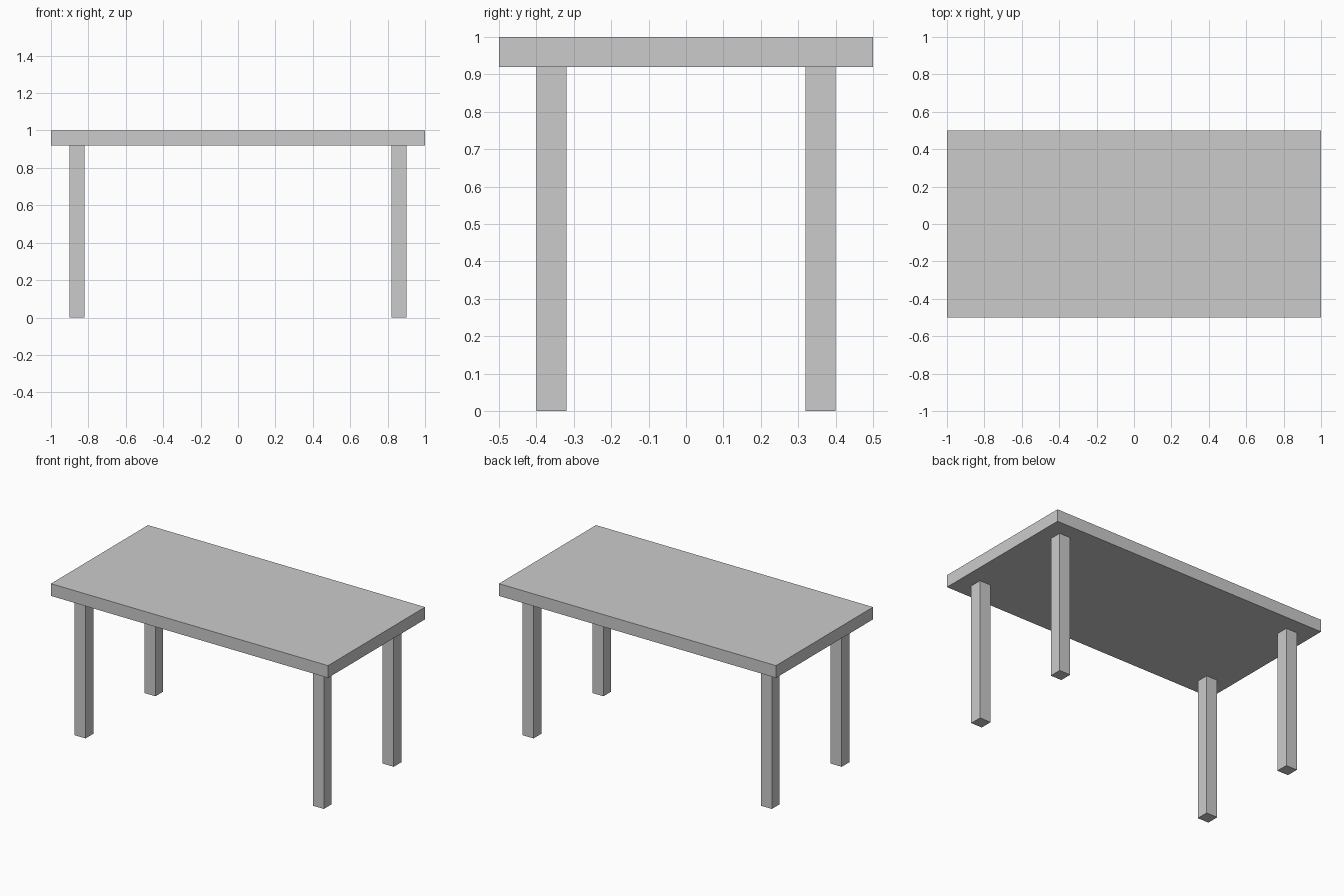
import bpy

if "Cube" in bpy.data.objects:
    bpy.data.objects.remove(bpy.data.objects["Cube"])


def box(name, low, high):
    """Add a box spanning two opposite corners."""
    centre = [(a + b) / 2 for a, b in zip(low, high)]
    size = [b - a for a, b in zip(low, high)]
    bpy.ops.mesh.primitive_cube_add(size=1, location=centre)
    obj = bpy.context.object
    obj.name = name
    obj.scale = size
    bpy.ops.object.transform_apply(location=False, rotation=False, scale=True)
    return obj


TOP_Z = 1.0
THICK = 0.08
LEG = 0.08

# Table top
box("table_top", (-1, -0.5, TOP_Z - THICK), (1, 0.5, TOP_Z))

# Four square legs, inset from the corners
for side, x in (("left", -0.86), ("right", 0.86)):
    for end, y in (("front", -0.36), ("back", 0.36)):
        box(f"{end}_{side}_leg",
            (x - LEG / 2, y - LEG / 2, 0),
            (x + LEG / 2, y + LEG / 2, TOP_Z - THICK))
